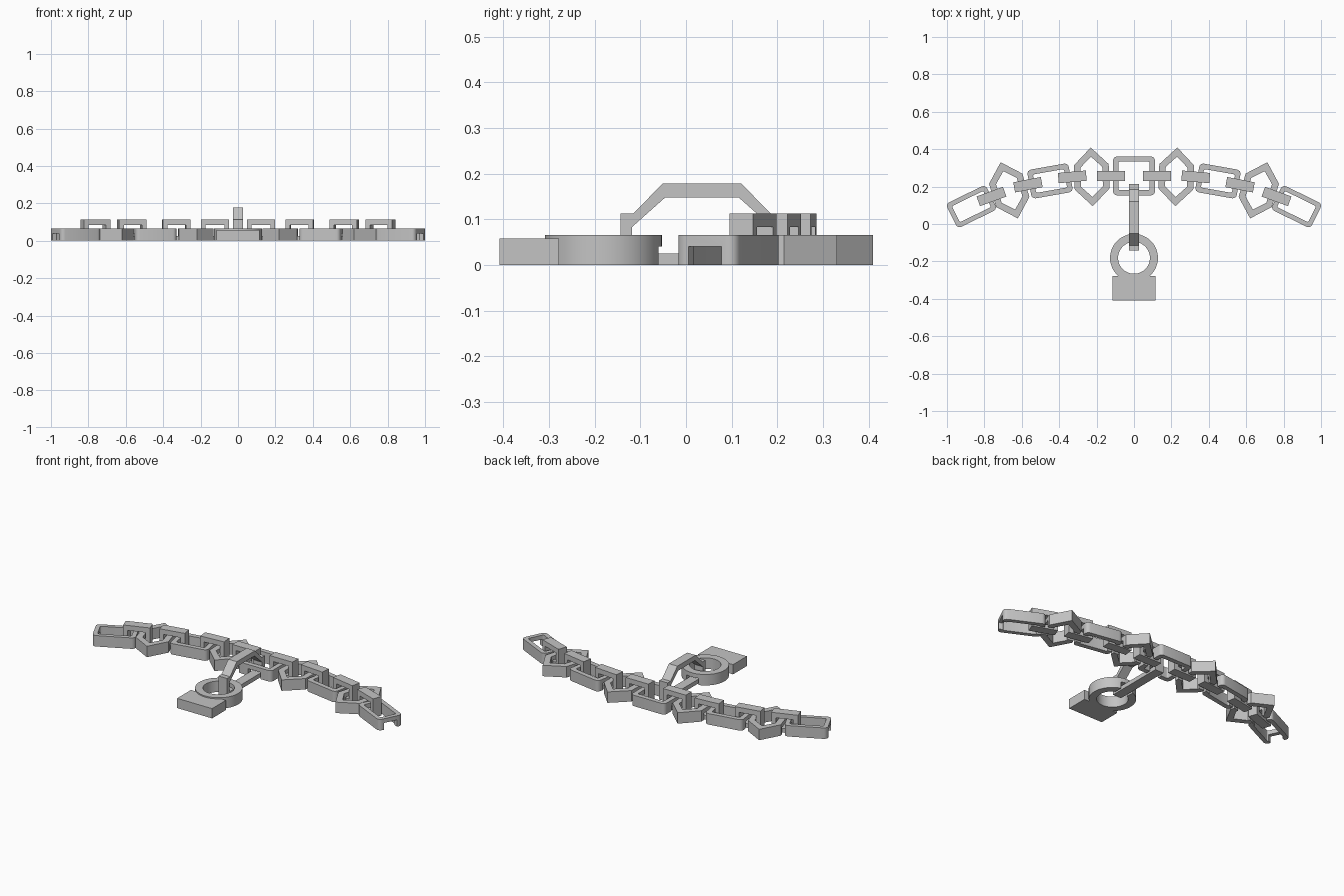
import bpy, bmesh, math
from mathutils import Matrix, Vector

if "Cube" in bpy.data.objects:
    bpy.data.objects.remove(bpy.data.objects["Cube"])

steel = bpy.data.materials.new("grey steel")
steel.diffuse_color = (0.55, 0.55, 0.55, 1)
steel.use_nodes = True
steel.node_tree.nodes["Principled BSDF"].inputs["Base Color"].default_value = steel.diffuse_color


def finish(name, bm, matrix=Matrix(), smooth=True):
    bmesh.ops.recalc_face_normals(bm, faces=bm.faces)
    mesh = bpy.data.meshes.new(name)
    bm.to_mesh(mesh)
    bm.free()
    ob = bpy.data.objects.new(name, mesh)
    bpy.context.collection.objects.link(ob)
    mesh.materials.append(steel)
    ob.matrix_world = matrix
    bpy.context.view_layer.update()
    if smooth:
        bpy.ops.object.select_all(action='DESELECT')
        ob.select_set(True)
        bpy.context.view_layer.objects.active = ob
        bpy.ops.object.shade_smooth_by_angle(angle=math.radians(35))
    return ob


def frame(name, outer, inner, depth, matrix=Matrix(), smooth=True):
    """Closed loop between two outlines of equal point count, extruded along local z."""
    bm = bmesh.new()
    n = len(outer)
    rings = [[bm.verts.new((x, y, z)) for x, y in pts]
             for pts, z in ((outer, 0), (outer, depth), (inner, depth), (inner, 0))]
    for k in range(4):
        a, b = rings[k], rings[(k + 1) % 4]
        for i in range(n):
            j = (i + 1) % n
            bm.faces.new((a[i], a[j], b[j], b[i]))
    return finish(name, bm, matrix, smooth)


def box(name, size, centre, matrix=Matrix()):
    bm = bmesh.new()
    bmesh.ops.create_cube(bm, size=1, matrix=Matrix.Translation(centre) @ Matrix.Diagonal((*size, 1)))
    return finish(name, bm, matrix, False)


def cut(ob, size, centre):
    """Slot in the underside, in the object's local space."""
    cutter = box("slot_cutter", size, centre, ob.matrix_world)
    cutter.hide_render = True
    mod = ob.modifiers.new("slot", 'BOOLEAN')
    mod.operation, mod.solver, mod.object = 'DIFFERENCE', 'EXACT', cutter
    bpy.context.view_layer.objects.active = ob
    bpy.ops.object.modifier_apply(modifier=mod.name)
    bpy.data.objects.remove(cutter)


def rounded(hw, hh, r, steps=4):
    pts = []
    for q, (sx, sy) in enumerate(((1, 1), (-1, 1), (-1, -1), (1, -1))):
        for s in range(steps + 1):
            a = math.pi / 2 * (q + s / steps)
            pts.append((sx * (hw - r) + r * math.cos(a), sy * (hh - r) + r * math.sin(a)))
    return pts


def hexagon(hw, side, tip):
    return [(hw, -side), (hw, side), (0, tip), (-hw, side), (-hw, -side), (0, -tip)]


def place(x, y, deg):
    return Matrix.Translation((x, y, 0)) @ Matrix.Rotation(math.radians(deg), 4, 'Z')


H = 0.065          # link height
SLOT_W, SLOT_H = 0.08, 0.04


def end_slots(ob, hw):
    for s in (-1, 1):
        cut(ob, (0.08, SLOT_W, SLOT_H * 2), (s * hw, 0, 0))


def oblong_link(name, x, y, deg, hw, hh, t=0.028):
    ob = frame(name, rounded(hw, hh, 0.022), rounded(hw - t, hh - t, 0.008), H, place(x, y, deg))
    end_slots(ob, hw)
    return ob


def pointed_link(name, x, y, deg):
    t = 0.035
    ob = frame(name, hexagon(0.093, 0.065, 0.157),
               hexagon(0.093 - t, 0.052, 0.157 - 1.41 * t), H, place(x, y, deg), False)
    end_slots(ob, 0.093)


def clasp(name, x, y, deg):
    # upright loop: local outline in (length, height), extruded across
    outer = [(-0.075, 0), (0.075, 0), (0.075, 0.113), (-0.075, 0.113)]
    inner = [(-0.05, 0.025), (0.05, 0.025), (0.05, 0.083), (-0.05, 0.083)]
    m = place(x, y, deg) @ Matrix.Translation((0, 0.0275, 0)) @ Matrix.Rotation(math.pi / 2, 4, 'X')
    frame(name, outer, inner, 0.055, m, False)


# centre link, with an extra slot in its front bar
centre = oblong_link("centre_link", 0, 0.257, 0, 0.112, 0.104)
cut(centre, (SLOT_W, 0.08, SLOT_H * 2), (0, -0.104, 0))

# chain on both sides
for s, side in ((-1, "left"), (1, "right")):
    pointed_link(side + "_inner_pointed_link", s * 0.226, 0.252, -s * 2)
    oblong_link(side + "_middle_link", s * 0.449, 0.230, -s * 10, 0.112, 0.078)
    pointed_link(side + "_outer_pointed_link", s * 0.667, 0.180, -s * 17)
    oblong_link(side + "_end_link", s * 0.869, 0.093, -s * 26, 0.118, 0.073, 0.025)
    for i, (x, y, a) in enumerate(((0.123, 0.257, 0), (0.33, 0.252, 5),
                                   (0.567, 0.210, 11), (0.762, 0.147, 20))):
        clasp(f"{side}_clasp_{i + 1}", s * x, y, -s * a)

# tall arched loop holding the pendant, outline in (y, z)
mid = 0.035
half_out = [(0.178, 0), (0.178, 0.113), (0.150, 0.113), (0.086, 0.178)]
half_in = [(0.153, 0.025), (0.153, 0.083), (0.1525, 0.0835), (0.080, 0.148)]


def mirrored(pts):
    return [(mid + a, z) for a, z in pts] + [(mid - a, z) for a, z in reversed(pts)]


axes = Matrix(((0, 0, 1, -0.028), (1, 0, 0, 0), (0, 1, 0, 0), (0, 0, 0, 1)))
frame("pendant_loop", mirrored(half_out), mirrored(half_in), 0.056, axes, False)

# pendant ring and block
N = 48


def circle(r):
    return [(r * math.cos(2 * math.pi * i / N), r * math.sin(2 * math.pi * i / N)) for i in range(N)]


ring = frame("pendant_ring", circle(0.128), circle(0.085), H, place(0, -0.181, 0))
cut(ring, (SLOT_W, 0.1, SLOT_H * 2), (0, 0.107, 0))
box("pendant_block", (0.23, 0.13, 0.058), (0, -0.343, 0.029))
